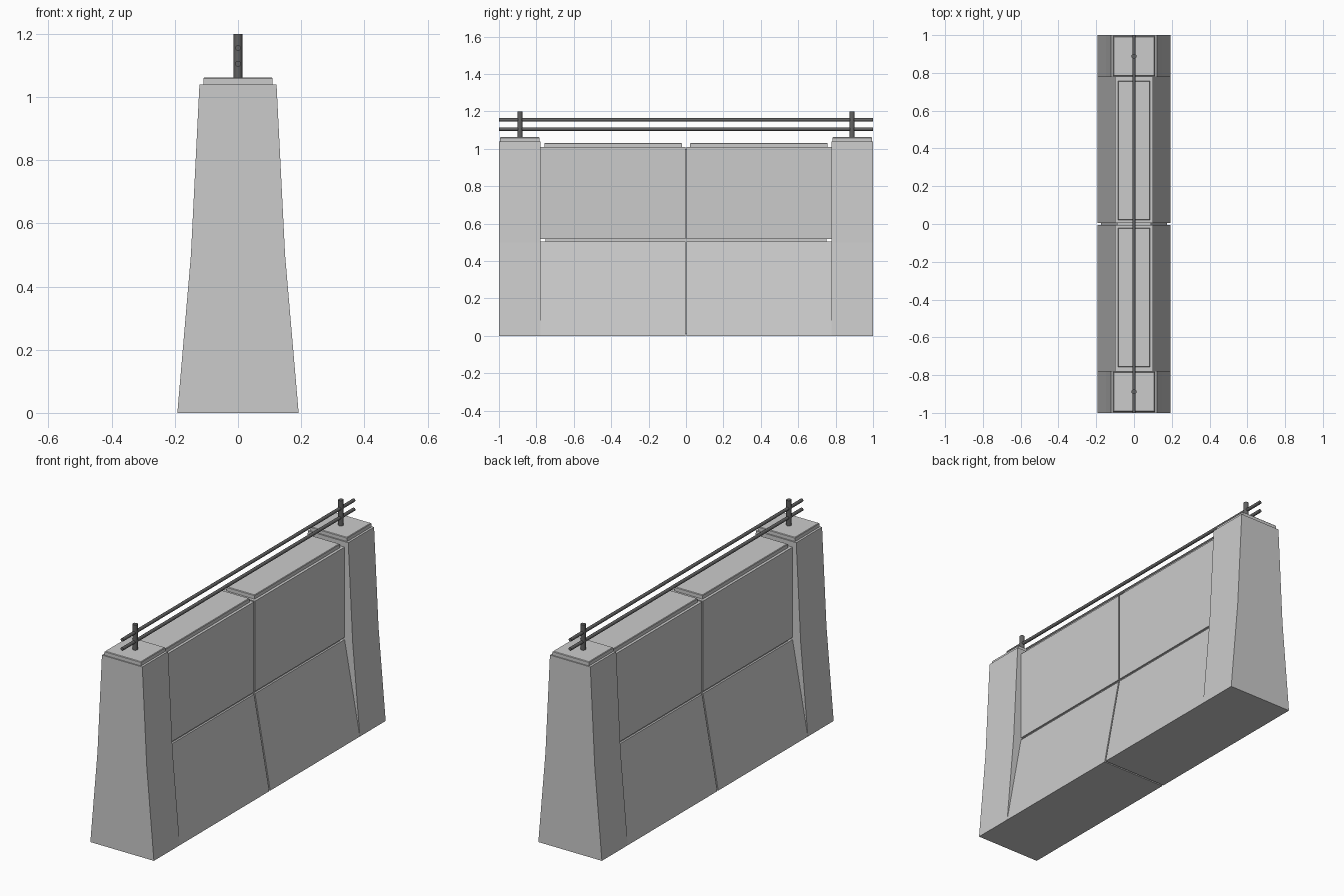
import bpy, bmesh
from mathutils import Matrix, Vector

if "Cube" in bpy.data.objects:
    bpy.data.objects.remove(bpy.data.objects["Cube"])


def make(name, bm, mat=None):
    bmesh.ops.recalc_face_normals(bm, faces=bm.faces[:])
    me = bpy.data.meshes.new(name)
    bm.to_mesh(me)
    bm.free()
    ob = bpy.data.objects.new(name, me)
    bpy.context.collection.objects.link(ob)
    if mat:
        me.materials.append(mat)
    return ob


def wall_block(name, half, y0, y1):
    """Extrude a symmetric (half width, z) profile along y."""
    pts = half + [(-x, z) for x, z in reversed(half)]
    bm = bmesh.new()
    face = bm.faces.new([bm.verts.new((x, y0, z)) for x, z in pts])
    ext = bmesh.ops.extrude_face_region(bm, geom=[face])
    moved = [v for v in ext["geom"] if isinstance(v, bmesh.types.BMVert)]
    bmesh.ops.translate(bm, verts=moved, vec=(0, y1 - y0, 0))
    return make(name, bm)


def cap(name, hx, y0, y1, z0, z1):
    """Thin slab with slightly chamfered top edges."""
    bm = bmesh.new()
    bmesh.ops.create_cube(bm, size=1, matrix=Matrix.Translation(
        (0, (y0 + y1) / 2, (z0 + z1) / 2)) @ Matrix.Diagonal((2 * hx, y1 - y0, z1 - z0, 1)))
    top = [e for e in bm.edges if all(v.co.z > z1 - 0.001 for v in e.verts)]
    bmesh.ops.bevel(bm, geom=top, offset=0.003, segments=1, affect='EDGES')
    return make(name, bm)


def bar(name, a, b, r, mat):
    """Round bar between two points."""
    a, b = Vector(a), Vector(b)
    bm = bmesh.new()
    rot = (b - a).to_track_quat('Z', 'Y').to_matrix().to_4x4()
    bmesh.ops.create_cone(bm, cap_ends=True, segments=16, radius1=r, radius2=r,
                          depth=(b - a).length, matrix=Matrix.Translation((a + b) / 2) @ rot)
    for f in bm.faces:
        f.smooth = len(f.verts) == 4
    for e in bm.edges:
        e.smooth = all(len(f.verts) == 4 for f in e.link_faces)
    return make(name, bm, mat)


metal = bpy.data.materials.new("dark_metal")
metal.diffuse_color = (0.12, 0.12, 0.12, 1)
metal.use_nodes = True
metal.node_tree.nodes["Principled BSDF"].inputs["Base Color"].default_value = metal.diffuse_color

for s, side in ((-1, "front"), (1, "back")):
    def span(a, b):
        return sorted((s * a, s * b))

    # End pillar with its cap
    wall_block(side + "_pillar", [(0.192, 0), (0.149, 0.5), (0.122, 1.04)], *span(0.777, 1))
    cap(side + "_pillar_cap", 0.11, *span(0.784, 0.994), 1.04, 1.062)
    # Sloped lower panel, upright upper panel and coping
    wall_block(side + "_lower_panel", [(0.192, 0), (0.1, 0.505)], *span(0.004, 0.777))
    wall_block(side + "_upper_panel", [(0.1, 0.517), (0.1, 1.01)], *span(0.004, 0.777))
    cap(side + "_coping", 0.085, *span(0.022, 0.757), 1.01, 1.032)
    # Railing post
    bar(side + "_rail_post", (0, s * 0.888, 1.05), (0, s * 0.888, 1.2), 0.0135, metal)

# Recessed core visible at the bottom of the seams
wall_block("wall_core", [(0.176, 0.012), (0.09, 0.505), (0.09, 1.0)], -0.752, 0.752)

# Handrails
for z, label in ((1.105, "lower"), (1.155, "upper")):
    bar(label + "_rail", (0, -1, z), (0, 1, z), 0.009, metal)
